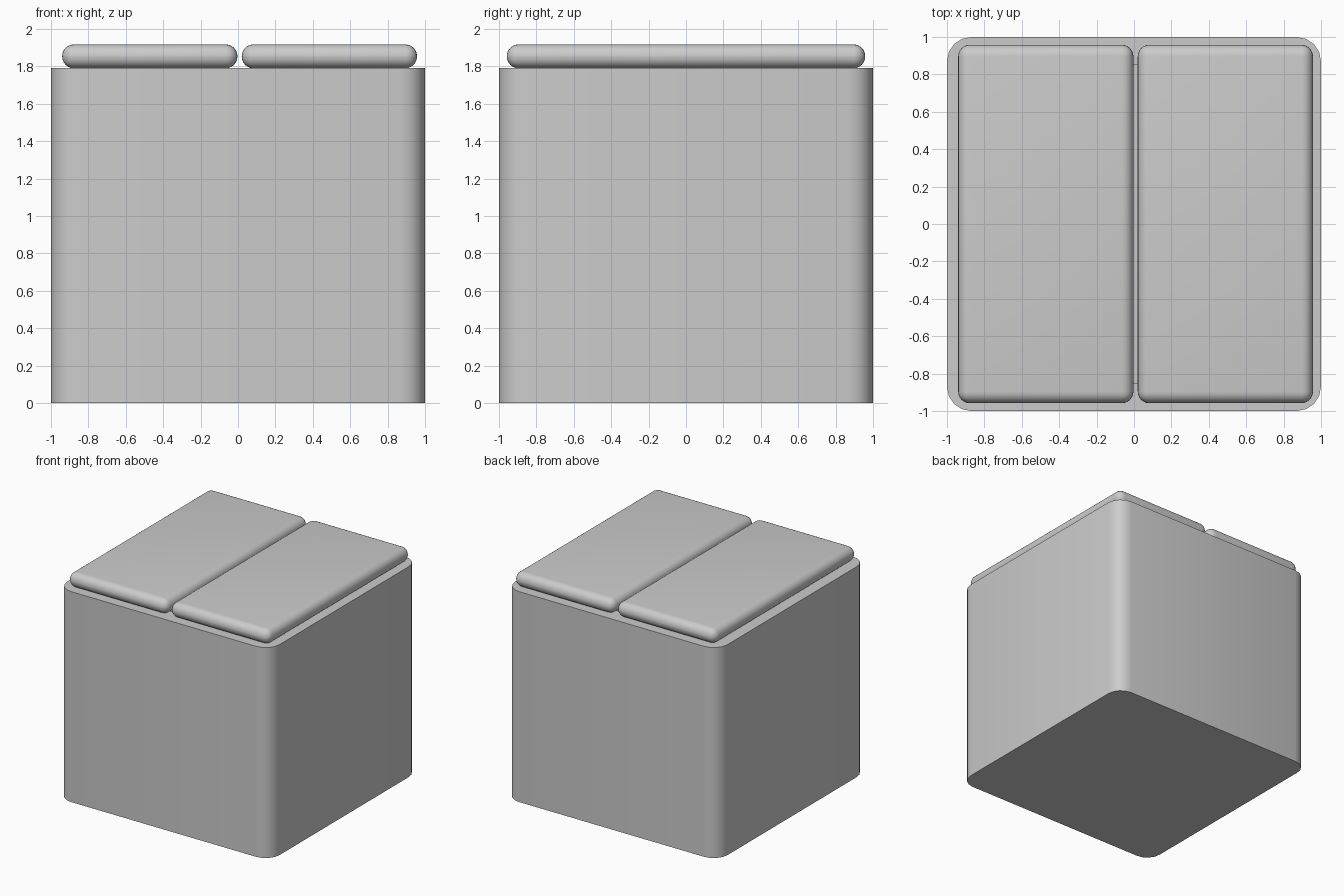
import bpy, bmesh, math

if "Cube" in bpy.data.objects:
    bpy.data.objects.remove(bpy.data.objects["Cube"])

H = 1.79       # body height
LID_T = 0.127  # lid thickness


def ring(bm, half, radius, z, segs=4):
    """Rounded-square loop of vertices."""
    verts = []
    c = half - radius
    for q, (sx, sy) in enumerate([(1, 1), (-1, 1), (-1, -1), (1, -1)]):
        for i in range(segs + 1):
            a = math.pi / 2 * (q + i / segs)
            verts.append(bm.verts.new((sx * c + radius * math.cos(a),
                                       sy * c + radius * math.sin(a), z)))
    return verts


def finish(name, bm):
    bmesh.ops.recalc_face_normals(bm, faces=bm.faces)
    mesh = bpy.data.meshes.new(name)
    bm.to_mesh(mesh)
    bm.free()
    ob = bpy.data.objects.new(name, mesh)
    bpy.context.collection.objects.link(ob)
    bpy.ops.object.select_all(action='DESELECT')
    ob.select_set(True)
    bpy.context.view_layer.objects.active = ob
    bpy.ops.object.shade_smooth_by_angle(angle=math.radians(40))
    return ob


# Chest body: outer shell, rim and inner cavity
bm = bmesh.new()
loops = [ring(bm, 1.0, 0.13, 0), ring(bm, 1.0, 0.13, H),
         ring(bm, 0.85, 0.08, H), ring(bm, 0.85, 0.08, 0.15)]
for a, b in zip(loops, loops[1:]):
    n = len(a)
    for i in range(n):
        j = (i + 1) % n
        bm.faces.new((a[i], a[j], b[j], b[i]))
bm.faces.new(loops[0])
bm.faces.new(loops[-1])
finish("chest_body", bm)

# Two lids: slabs with fully rounded edges
for name, x0, x1 in (("left_lid", -0.94, -0.003), ("right_lid", 0.02, 0.957)):
    bm = bmesh.new()
    bmesh.ops.create_cube(bm, size=1)
    for v in bm.verts:
        v.co.x = v.co.x * (x1 - x0) + (x0 + x1) / 2
        v.co.y *= 1.916
        v.co.z = v.co.z * LID_T + H + LID_T / 2
    bmesh.ops.bevel(bm, geom=bm.edges[:], offset=0.062, segments=6,
                    profile=0.5, affect='EDGES')
    finish(name, bm)
